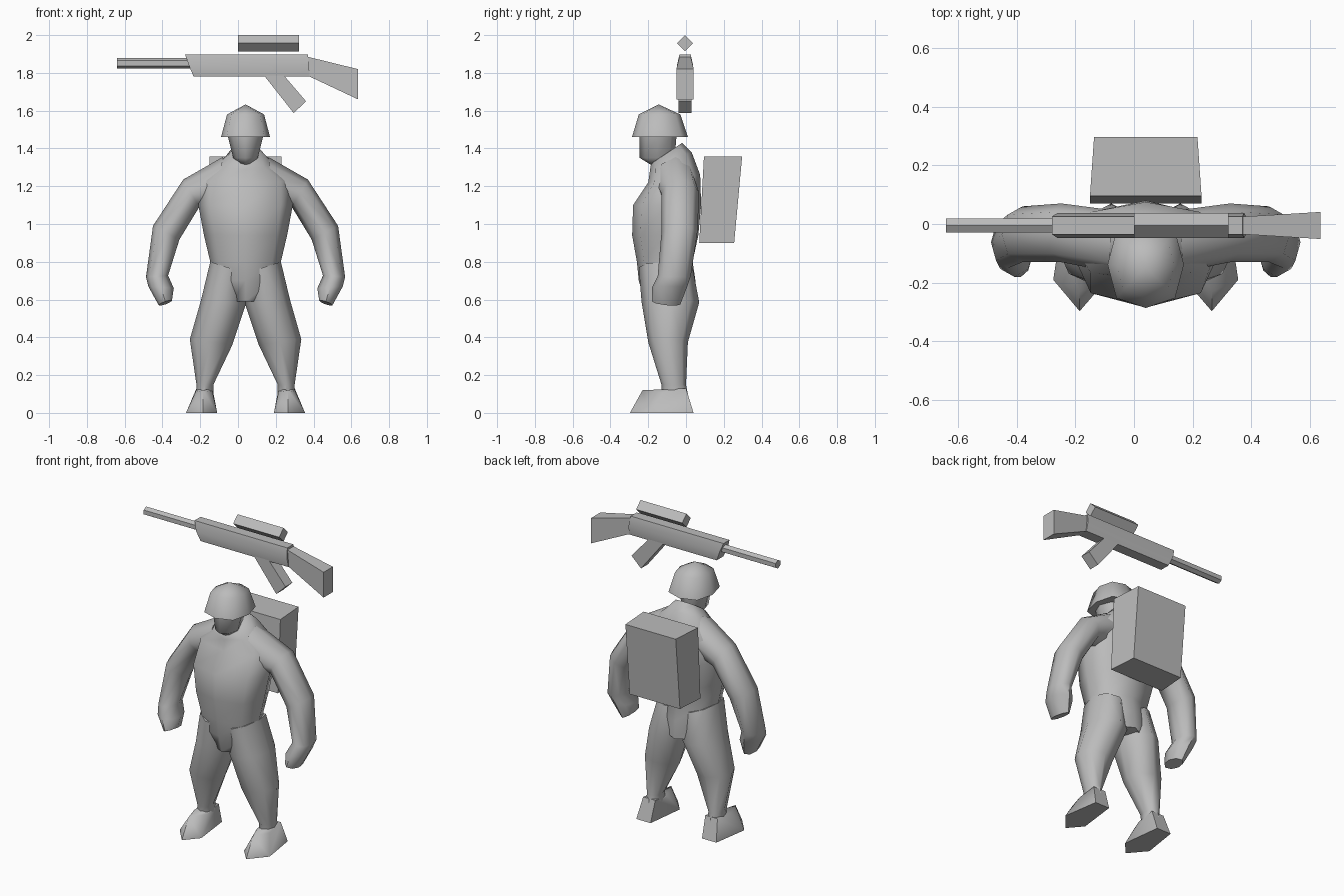
import bpy, bmesh, math

if "Cube" in bpy.data.objects:
    bpy.data.objects.remove(bpy.data.objects["Cube"], do_unlink=True)

grey = bpy.data.materials.new("plain grey")
grey.use_nodes = True
grey.diffuse_color = (0.5, 0.5, 0.5, 1)
grey.node_tree.nodes["Principled BSDF"].inputs["Base Color"].default_value = (0.5, 0.5, 0.5, 1)

CX = 0.04  # centre line of the figure


def finish(bm, name, x=0.0, mirror=False, angle=60):
    """Turn a bmesh into a shaded object, mirrored across its own origin if asked."""
    bmesh.ops.recalc_face_normals(bm, faces=bm.faces)
    me = bpy.data.meshes.new(name)
    bm.to_mesh(me)
    bm.free()
    me.materials.append(grey)
    ob = bpy.data.objects.new(name, me)
    ob.location.x = x
    bpy.context.collection.objects.link(ob)
    bpy.ops.object.select_all(action='DESELECT')
    ob.select_set(True)
    bpy.context.view_layer.objects.active = ob
    bpy.ops.object.shade_smooth_by_angle(angle=math.radians(angle))
    if mirror:
        mod = ob.modifiers.new("mirror", 'MIRROR')
        mod.use_mirror_merge = False
    return ob


def loft(name, sections, corner=0.707, tip=None, **kw):
    """Skin eight-sided rings: (outer x, outer z, inner x, inner z, front y, back y, tilt)."""
    bm = bmesh.new()
    k = corner
    shape = [(1, 0), (k, k), (0, 1), (-k, k), (-1, 0), (-k, -k), (0, -1), (k, -k)]
    rings = []
    for ox, oz, ix, iz, yf, yb, tilt in sections:
        rings.append([bm.verts.new(((ox + ix) / 2 + c * (ox - ix) / 2,
                                    (yf + yb) / 2 + s * (yb - yf) / 2,
                                    (oz + iz) / 2 + c * (oz - iz) / 2 + s * tilt))
                      for c, s in shape])
    for a, b in zip(rings, rings[1:]):
        for i in range(8):
            j = (i + 1) % 8
            bm.faces.new((a[i], a[j], b[j], b[i]))
    bm.faces.new(rings[0])
    if tip:
        t = bm.verts.new(tip)
        for i in range(8):
            bm.faces.new((rings[-1][i], rings[-1][(i + 1) % 8], t))
    else:
        bm.faces.new(rings[-1])
    return finish(bm, name, **kw)


def level(w, z, yf, yb, tilt=0.0):
    """Ring symmetric about the centre line."""
    return (w, z, -w, z, yf, yb, tilt)


def hull(name, points, **kw):
    """Convex solid around a few corner points."""
    bm = bmesh.new()
    for p in points:
        bm.verts.new(p)
    bmesh.ops.convex_hull(bm, input=bm.verts)
    bmesh.ops.dissolve_limit(bm, angle_limit=0.02, verts=bm.verts, edges=bm.edges)
    return finish(bm, name, **kw)


def rod(name, x0, x1, y, z, r, sides):
    """Bar along x with a corner pointing up."""
    ring = [2 * math.pi * i / sides for i in range(sides)]
    return hull(name, [(x, y + r * math.sin(a), z + r * math.cos(a))
                       for x in (x0, x1) for a in ring], angle=40)


# Torso from crotch to slanted collar
loft("torso", [
    level(0.09, 0.59, -0.22, 0.06),
    level(0.19, 0.70, -0.25, 0.05),
    level(0.187, 0.80, -0.26, 0.035),
    level(0.22, 0.94, -0.285, 0.065),
    level(0.25, 1.10, -0.28, 0.08),
    level(0.25, 1.24, -0.20, 0.075, 0.02),
    level(0.13, 1.335, -0.19, 0.03, 0.045),
    level(0.08, 1.375, -0.185, -0.02, 0.055),
], corner=0.75, x=CX)

# Arms with fists
loft("arms", [
    (0.12, 1.355, 0.15, 1.10, -0.16, 0.05, 0),
    (0.33, 1.235, 0.245, 1.09, -0.13, 0.07, 0),
    (0.49, 0.99, 0.35, 0.918, -0.13, 0.06, 0),
    (0.527, 0.72, 0.41, 0.727, -0.15, 0.025, 0),
    (0.515, 0.67, 0.38, 0.66, -0.18, 0.005, 0),
    (0.46, 0.57, 0.39, 0.594, -0.18, -0.03, -0.008),
], x=CX, mirror=True)

# Legs
loft("legs", [
    (0.187, 0.80, 0.0, 0.74, -0.25, 0.035, 0),
    (0.235, 0.60, 0.0, 0.57, -0.235, 0.07, 0),
    (0.295, 0.39, 0.07, 0.36, -0.20, 0.01, 0),
    (0.26, 0.15, 0.17, 0.15, -0.13, 0.0, 0),
    (0.26, 0.10, 0.17, 0.10, -0.13, 0.01, 0),
], x=CX, mirror=True)

# Boots with pointed toes
hull("boots", [
    (0.18, 0.04, 0), (0.28, 0.04, 0), (0.315, -0.19, 0), (0.15, -0.21, 0),
    (0.225, -0.297, 0), (0.225, -0.23, 0.12),
    (0.175, -0.12, 0.11), (0.265, -0.12, 0.11),
    (0.175, 0.0, 0.13), (0.26, 0.0, 0.13),
], x=CX, mirror=True, angle=45)

# Face and chin
loft("head", [
    level(0.025, 1.31, -0.18, -0.07),
    level(0.065, 1.35, -0.245, -0.06),
    level(0.095, 1.47, -0.245, -0.05),
], x=CX)

# Helmet
loft("helmet", [
    level(0.13, 1.46, -0.286, 0.01),
    level(0.098, 1.58, -0.25, -0.03),
], corner=0.77, tip=(0, -0.145, 1.633), x=CX)

# Backpack
hull("backpack", [(s * w, y, z) for s in (-1, 1) for w, y, z in (
    (0.19, 0.095, 1.357), (0.176, 0.297, 1.357),
    (0.19, 0.07, 0.90), (0.176, 0.255, 0.90))], x=CX, angle=40)

# Rifle hovering overhead
GY = -0.005
rod("rifle_barrel", -0.64, -0.25, GY, 1.851, 0.027, 6)
rod("rifle_scope", 0.0, 0.322, GY, 1.957, 0.043, 4)
hull("rifle_receiver", [(x, GY + s * w, z) for s in (-1, 1) for x, w, z in (
    (-0.28, 0.03, 1.897), (0.37, 0.03, 1.897),
    (-0.26, 0.043, 1.84), (0.375, 0.043, 1.84),
    (-0.235, 0.033, 1.78), (0.38, 0.033, 1.78))], angle=35)
hull("rifle_stock", [(x, GY + s * w, z) for s in (-1, 1) for x, w, z in (
    (0.37, 0.03, 1.885), (0.38, 0.03, 1.78),
    (0.635, 0.046, 1.82), (0.635, 0.046, 1.66))], angle=35)
hull("rifle_magazine", [(x, GY + s * 0.034, z) for s in (-1, 1) for x, z in (
    (0.135, 1.79), (0.24, 1.79), (0.36, 1.65), (0.295, 1.587))], angle=35)
